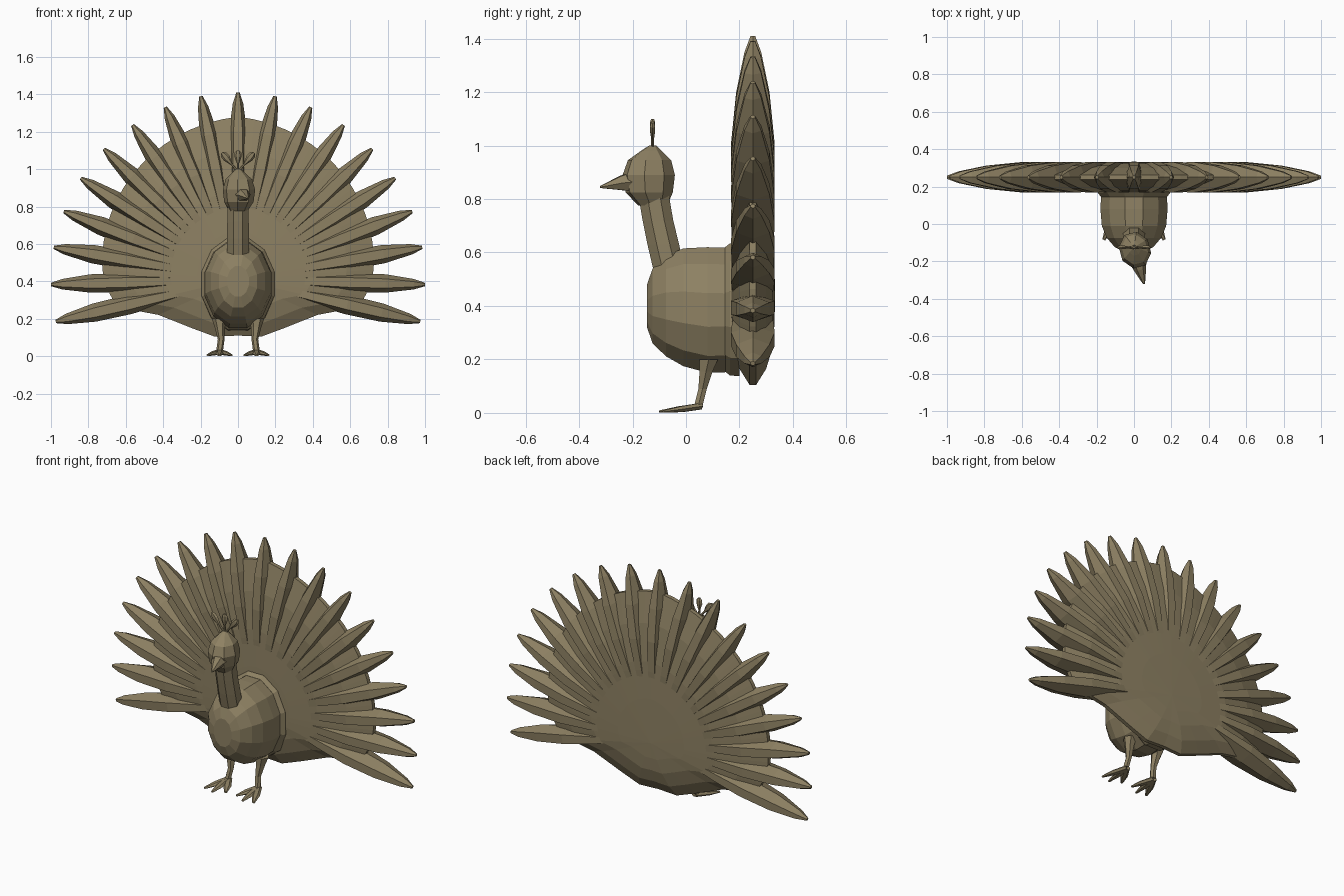
import bpy, bmesh
from math import sin, cos, pi, radians, degrees
from mathutils import Vector, Matrix

cube = bpy.data.objects.get("Cube")
if cube:
    bpy.data.objects.remove(cube)

OLIVE = (0.27, 0.22, 0.125, 1)
mat = bpy.data.materials.new("olive_brown")
mat.use_nodes = True
mat.diffuse_color = OLIVE
mat.node_tree.nodes["Principled BSDF"].inputs["Base Color"].default_value = OLIVE

X, Y, Z = Vector((1, 0, 0)), Vector((0, 1, 0)), Vector((0, 0, 1))


def finish(name, bm):
    bmesh.ops.recalc_face_normals(bm, faces=bm.faces)
    mesh = bpy.data.meshes.new(name)
    bm.to_mesh(mesh)
    bm.free()
    mesh.materials.append(mat)
    obj = bpy.data.objects.new(name, mesh)
    bpy.context.collection.objects.link(obj)
    return obj


def loft(name, stations, u, v, sides=6, turn=0.0):
    """Skin elliptical rings given as (centre, half size along u, half size along v)."""
    bm = bmesh.new()
    rings = []
    for centre, a, b in stations:
        angles = [2 * pi * (k + turn) / sides for k in range(sides)]
        rings.append([bm.verts.new(Vector(centre) + u * a * cos(t) + v * b * sin(t)) for t in angles])
    for low, high in zip(rings, rings[1:]):
        for k in range(sides):
            j = (k + 1) % sides
            bm.faces.new((low[k], low[j], high[j], high[k]))
    bm.faces.new(rings[0])
    bm.faces.new(rings[-1])
    return finish(name, bm)


# Fan: one long faceted feather per direction
HUB = Vector((0, 0.25, 0.41))
COUNT = 19
FIRST, LAST = radians(-13), radians(193)
STEP = (LAST - FIRST) / (COUNT - 1)
FEATHER = [(0.12, 0.02, 0.07), (0.42, 0.042, 0.09), (0.6, 0.052, 0.094), (0.79, 0.049, 0.072),
           (0.94, 0.028, 0.036), (1.0, 0.009, 0.01)]
for i in range(COUNT):
    t = FIRST + i * STEP
    out, side = Vector((cos(t), 0, sin(t))), Vector((-sin(t), 0, cos(t)))
    loft(f"tail_feather_{i + 1}", [(HUB + out * r, a, b) for r, a, b in FEATHER], side, Y)

# Fan web: a lens whose rim follows the gaps between feathers
RIM = [(0, 0.30), (44, 0.36), (68, 0.475), (77, 0.66), (90, 0.72), (180, 0.87)]


def rim_radius(t):
    down = degrees(Vector((cos(t), sin(t))).angle(Vector((0, -1))))
    for (a0, r0), (a1, r1) in zip(RIM, RIM[1:]):
        if down <= a1 + 0.01:
            return r0 + (r1 - r0) * (down - a0) / (a1 - a0)
    return RIM[-1][1]


angles = [FIRST + k * STEP / 2 for k in range(2 * COUNT - 1)]
angles += [radians(d) for d in (204, 226, 248, 270, 292, 314, 336)]
bm = bmesh.new()
LENS = [(0.3, 0.08), (0.55, 0.073), (0.8, 0.05), (1.0, 0.012)]
profile = [(f, -t) for f, t in LENS] + [(f, t) for f, t in reversed(LENS)]
rings = [[bm.verts.new(HUB + Vector((cos(t) * f * rim_radius(t), y, sin(t) * f * rim_radius(t))))
          for t in angles] for f, y in profile]
n = len(angles)
for p, q in zip(rings, rings[1:]):
    for k in range(n):
        bm.faces.new((p[k], p[(k + 1) % n], q[(k + 1) % n], q[k]))
for ring, y in ((rings[0], -0.083), (rings[-1], 0.083)):
    hub = bm.verts.new(HUB + Y * y)
    for k in range(n):
        bm.faces.new((ring[k], ring[(k + 1) % n], hub))
finish("tail_web", bm)

# Body and the collar where it meets the fan
BODY = [(-0.145, 0.06, 0.085, 0.40), (-0.125, 0.105, 0.145, 0.40), (-0.075, 0.15, 0.195, 0.40),
        (-0.01, 0.178, 0.228, 0.395), (0.08, 0.186, 0.243, 0.385), (0.19, 0.18, 0.24, 0.385)]
loft("body", [((0, y, z), a, b) for y, a, b, z in BODY], X, Z, 12, 0.5)
COLLAR = [(0.145, 0.182, 0.24), (0.165, 0.2, 0.256), (0.2, 0.205, 0.258)]
loft("body_collar", [((0, y, 0.387), a, b) for y, a, b in COLLAR], X, Z, 12, 0.5)

# Neck
NECK = [(-0.05, 0.48, 0.064), (-0.085, 0.63, 0.064), (-0.105, 0.72, 0.062), (-0.124, 0.83, 0.062)]
loft("neck", [((0, y, z), r, r) for y, z, r in NECK], X, Y, 8, 0.5)

# Head and beak, turned a little to the left
HEAD_TURN = (Matrix.Translation((0, -0.12, 0)) @ Matrix.Rotation(radians(15), 4, "Z")
             @ Matrix.Translation((0, 0.12, 0)))
HEAD = [(-0.125, 0.775, 0.05, 0.055), (-0.138, 0.825, 0.078, 0.09), (-0.14, 0.89, 0.086, 0.1),
        (-0.137, 0.945, 0.07, 0.083), (-0.13, 0.98, 0.035, 0.04), (-0.125, 1.0, 0.012, 0.013)]
BEAK = [(-0.2, 0.865, 0.048, 0.042), (-0.25, 0.86, 0.032, 0.03), (-0.31, 0.848, 0.012, 0.01),
        (-0.328, 0.845, 0.004, 0.004)]
for obj in (loft("head", [((0, y, z), a, b) for y, z, a, b in HEAD], X, Y, 8, 0.5),
            loft("beak", [((0, y, z), a, b) for y, z, a, b in BEAK], X, Z, 6)):
    obj.data.transform(HEAD_TURN)

# Crest plumes
PLUME = [(0.0, 0.007), (0.4, 0.006), (0.72, 0.02), (0.9, 0.018), (1.0, 0.006)]
for name, lean in (("right", -0.085), ("middle", 0), ("left", 0.085)):
    root, tip = Vector((0, -0.125, 0.985)), Vector((lean, -0.125, 1.1 - abs(lean) * 0.15))
    across = (tip - root).cross(Y).normalized()
    loft(f"crest_plume_{name}", [(root.lerp(tip, f), a, min(a, 0.011)) for f, a in PLUME], across, Y)

# Legs and three-toed feet
LEG = [(0.1, 0.085, 0.2, 0.04), (0.097, 0.075, 0.155, 0.028), (0.09, 0.062, 0.09, 0.018),
       (0.098, 0.047, 0.03, 0.018)]
TOES = [(0.035, -0.065), (0.1, -0.1), (0.162, -0.085)]
for name, s in (("left", 1), ("right", -1)):
    loft(f"{name}_leg", [((s * x, y, z), r, r) for x, y, z, r in LEG], X, Y, 6)
    heel = Vector((s * 0.098, 0.055, 0.025))
    for i, (x, y) in enumerate(TOES):
        tip = Vector((s * x, y, 0.005))
        across = (tip - heel).cross(Z).normalized()
        loft(f"{name}_toe_{i + 1}",
             [(heel, 0.018, 0.014), (heel.lerp(tip, 0.55), 0.022, 0.012), (tip, 0.008, 0.005)],
             across, Z)
